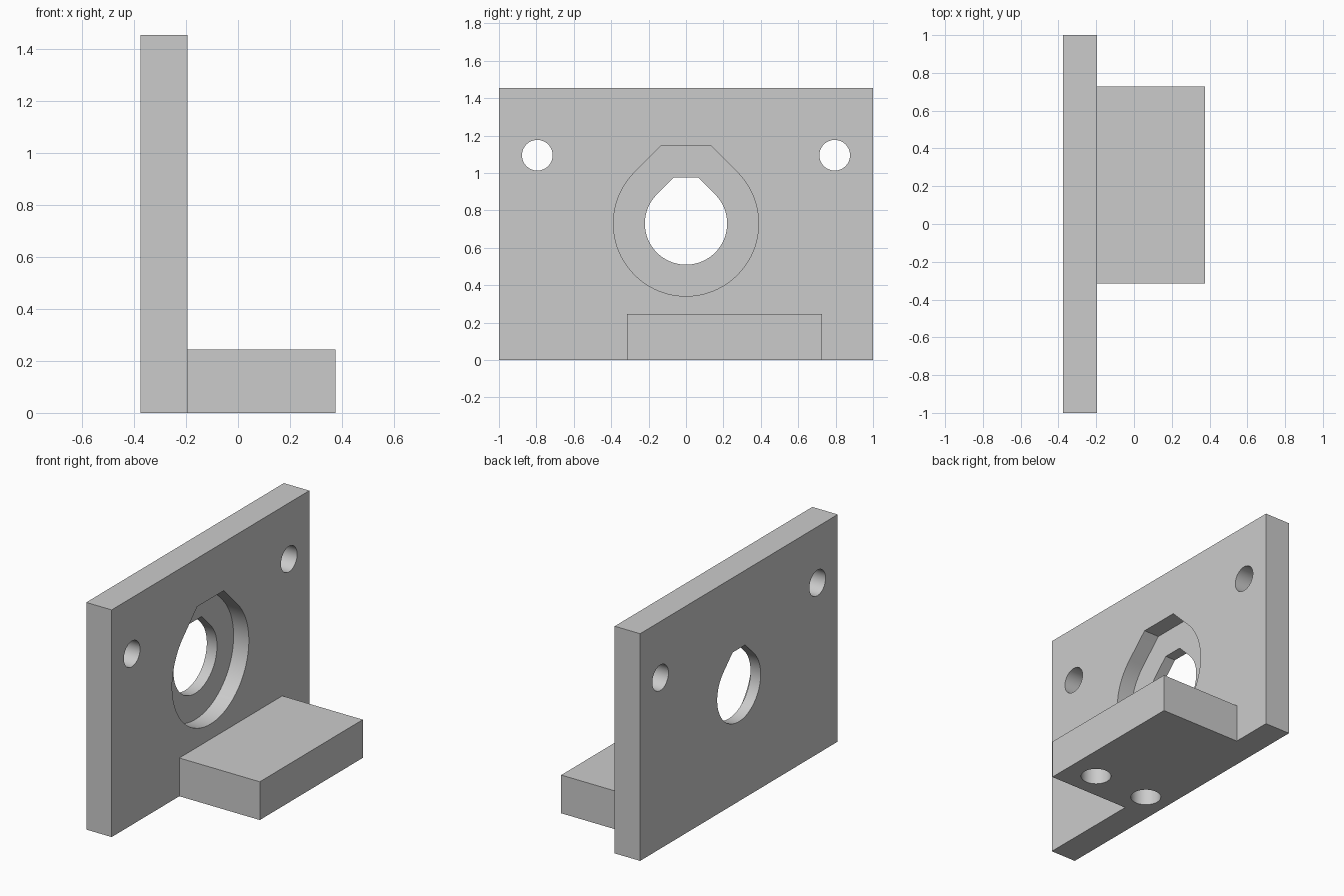
import bpy, bmesh
from math import sin, cos, pi, radians
from mathutils import Vector

cube = bpy.data.objects.get("Cube")
if cube:
    bpy.data.objects.remove(cube, do_unlink=True)

grey = bpy.data.materials.new("plain grey")
grey.use_nodes = True
colour = (0.6, 0.6, 0.6, 1)
grey.diffuse_color = colour
grey.node_tree.nodes["Principled BSDF"].inputs["Base Color"].default_value = colour

BACK, FACE, TIP = -0.375, -0.195, 0.375   # x of plate back, plate face, foot end
BORE_Z = 0.73


def prism(name, points, direction):
    """Extrude a planar outline along a direction into a closed solid."""
    bm = bmesh.new()
    face = bm.faces.new([bm.verts.new(p) for p in points])
    out = bmesh.ops.extrude_face_region(bm, geom=[face])
    moved = [v for v in out["geom"] if isinstance(v, bmesh.types.BMVert)]
    bmesh.ops.translate(bm, verts=moved, vec=Vector(direction))
    bmesh.ops.recalc_face_normals(bm, faces=bm.faces)
    mesh = bpy.data.meshes.new(name)
    bm.to_mesh(mesh)
    bm.free()
    mesh.materials.append(grey)
    obj = bpy.data.objects.new(name, mesh)
    bpy.context.collection.objects.link(obj)
    return obj


def box(name, x0, x1, y0, y1, height):
    return prism(name, [(x0, y0, 0), (x1, y0, 0), (x1, y1, 0), (x0, y1, 0)], (0, 0, height))


def arc(radius, start, end, steps):
    angles = [radians(start + (end - start) * i / steps) for i in range(steps + 1)]
    return [(radius * cos(a), radius * sin(a)) for a in angles]


def teardrop(radius, top):
    """Circle with 45 degree shoulders rising to a flat top."""
    half = radius * 2 ** 0.5 - top
    return arc(radius, 135, 405, 72) + [(half, top), (-half, top)]


def circle(radius):
    return arc(radius, 0, 360, 48)[:-1]


def cross_cutter(name, outline, y, z, x0, x1):
    return prism(name, [(x0, y + a, z + b) for a, b in outline], (x1 - x0, 0, 0))


def combine(target, tool, operation):
    """Apply a boolean and remove the tool object."""
    tool.hide_render = True
    mod = target.modifiers.new(tool.name, "BOOLEAN")
    mod.operation, mod.solver, mod.object = operation, "EXACT", tool
    bpy.context.view_layer.objects.active = target
    bpy.ops.object.modifier_apply(modifier=mod.name)
    bpy.data.objects.remove(tool, do_unlink=True)


# Upright plate with the foot block joined to it
bracket = box("bracket", BACK, FACE, -1, 1, 1.455)
foot = box("foot", BACK + 0.09, TIP, -0.315, 0.727, 0.245)
combine(bracket, foot, "UNION")

# Stepped teardrop bore: through hole and wider recess in the face
combine(bracket, cross_cutter("bore", teardrop(0.22, 0.247), 0, BORE_Z, -0.5, 0), "DIFFERENCE")
combine(bracket, cross_cutter("recess", teardrop(0.388, 0.415), 0, BORE_Z, FACE - 0.108, 0),
        "DIFFERENCE")

# Mounting holes through the plate
for side in (-1, 1):
    combine(bracket, cross_cutter("mount_hole", circle(0.082), side * 0.795, 1.095, -0.5, 0),
            "DIFFERENCE")

# Blind holes in the underside
for x in (-0.21, 0.18):
    points = [(x + a, b - 0.14, -0.1) for a, b in circle(0.09)]
    combine(bracket, prism("foot_hole", points, (0, 0, 0.28)), "DIFFERENCE")

# Smooth the hole walls, keep the edges sharp
bpy.ops.object.select_all(action="DESELECT")
bracket.select_set(True)
bpy.context.view_layer.objects.active = bracket
bpy.ops.object.shade_smooth_by_angle(angle=radians(30))
